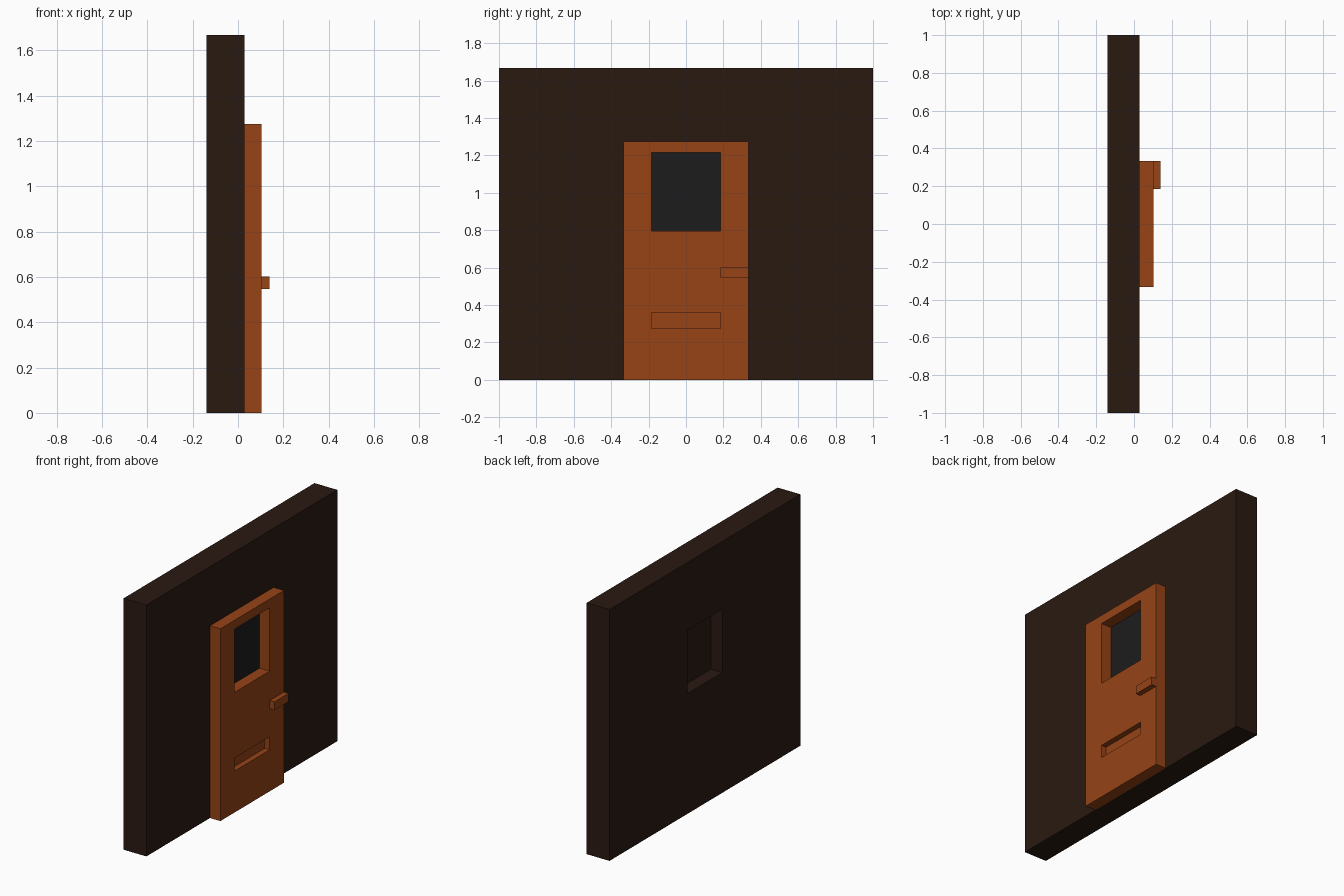
import bpy

if "Cube" in bpy.data.objects:
    bpy.data.objects.remove(bpy.data.objects["Cube"])


def material(name, color):
    m = bpy.data.materials.new(name)
    m.diffuse_color = (*color, 1)
    m.use_nodes = True
    m.node_tree.nodes["Principled BSDF"].inputs["Base Color"].default_value = m.diffuse_color
    return m


def box(name, x, y, z, mat=None):
    """Box from (min, max) ranges on each axis."""
    bpy.ops.mesh.primitive_cube_add(size=1, location=[sum(r) / 2 for r in (x, y, z)])
    ob = bpy.context.object
    ob.name = name
    ob.scale = [r[1] - r[0] for r in (x, y, z)]
    bpy.ops.object.transform_apply(location=False, rotation=False, scale=True)
    if mat:
        ob.data.materials.append(mat)
    return ob


def cut(target, x, y, z):
    """Subtract a box from the target, then discard the cutter."""
    cutter = box("cutter", x, y, z, target.data.materials[0])
    cutter.hide_render = True
    mod = target.modifiers.new("cut", "BOOLEAN")
    mod.operation = "DIFFERENCE"
    mod.solver = "EXACT"
    mod.object = cutter
    bpy.context.view_layer.objects.active = target
    bpy.ops.object.modifier_apply(modifier=mod.name)
    bpy.data.objects.remove(cutter)


dark_wood = material("dark_wood", (0.023, 0.0100, 0.0056))
orange_wood = material("orange_wood", (0.305, 0.056, 0.008))
dark_glass = material("dark_glass", (0.0116, 0.0116, 0.0116))

BACK, WALL_FRONT, DOOR_FRONT = -0.139, 0.028, 0.104
OPENING_Y = (-0.184, 0.184)
WINDOW_Z = (0.797, 1.217)

# Wall with a window recess on its back
wall = box("wall", (BACK, WALL_FRONT), (-1, 1), (0, 1.667), dark_wood)
cut(wall, (BACK - 0.1, -0.054), OPENING_Y, WINDOW_Z)

# Door leaf with a window opening and a shallow letter slot
door = box("door", (WALL_FRONT, DOOR_FRONT), (-0.333, 0.333), (0, 1.275), orange_wood)
cut(door, (WALL_FRONT - 0.1, DOOR_FRONT + 0.1), OPENING_Y, WINDOW_Z)
cut(door, (0.067, DOOR_FRONT + 0.1), OPENING_Y, (0.275, 0.361))

# Window pane at the back of the door opening
box("window_pane", (0.022, 0.030), OPENING_Y, WINDOW_Z, dark_glass)

# Handle bar at the door edge
box("handle", (DOOR_FRONT, 0.139), (0.184, 0.333), (0.547, 0.602), orange_wood)
